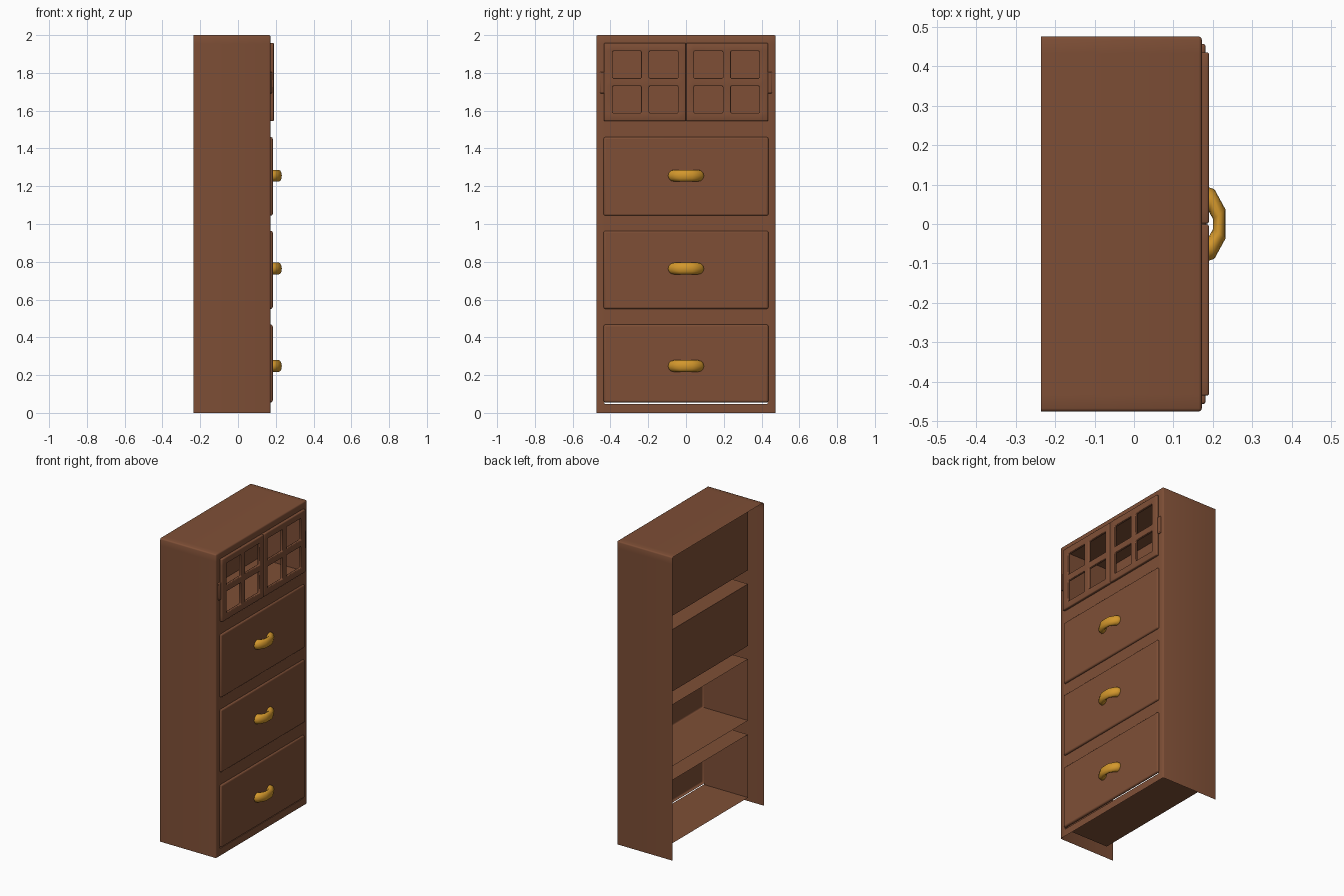
import bpy, bmesh, math

if "Cube" in bpy.data.objects:
    bpy.data.objects.remove(bpy.data.objects["Cube"])


def material(name, rgb):
    m = bpy.data.materials.new(name)
    m.diffuse_color = (*rgb, 1)
    m.use_nodes = True
    m.node_tree.nodes["Principled BSDF"].inputs["Base Color"].default_value = m.diffuse_color
    return m


WOOD = material("brown_wood", (0.21, 0.078, 0.037))
GOLD = material("gold_metal", (0.65, 0.31, 0.025))


def finish(name, bm, mat):
    me = bpy.data.meshes.new(name)
    bm.to_mesh(me)
    bm.free()
    me.materials.append(mat)
    ob = bpy.data.objects.new(name, me)
    bpy.context.collection.objects.link(ob)
    return ob


def add_bevel(ob, width, segments=2):
    b = ob.modifiers.new("bevel", 'BEVEL')
    b.width, b.segments = width, segments
    b.limit_method, b.angle_limit = 'ANGLE', math.radians(40)


def smooth(ob):
    bpy.ops.object.select_all(action='DESELECT')
    ob.select_set(True)
    bpy.context.view_layer.objects.active = ob
    bpy.ops.object.shade_smooth_by_angle(angle=math.radians(50))


def grid_panel(ys, zs, holes, x):
    """Flat panel facing +x, with grid cells in 'holes' left open."""
    bm = bmesh.new()
    cache = {}

    def vert(px, y, z):
        k = (round(px, 4), round(y, 4), round(z, 4))
        if k not in cache:
            cache[k] = bm.verts.new(k)
        return cache[k]

    def cell(i, j, px):
        return [vert(px, ys[a], zs[b]) for a, b in
                ((i, j), (i + 1, j), (i + 1, j + 1), (i, j + 1))]

    for i in range(len(ys) - 1):
        for j in range(len(zs) - 1):
            if (i, j) not in holes:
                bm.faces.new(cell(i, j, x))
    return bm, vert, cell


def box(name, x0, x1, y0, y1, z0, z1, open_back=False):
    bm = bmesh.new()
    bmesh.ops.create_cube(bm, size=1)
    for v in bm.verts:
        v.co = (x0 if v.co.x < 0 else x1, y0 if v.co.y < 0 else y1,
                z0 if v.co.z < 0 else z1)
    if open_back:
        back = [f for f in bm.faces if f.normal.x < -0.5]
        bmesh.ops.delete(bm, geom=back, context='FACES_ONLY')
    return finish(name, bm, WOOD)


# Cabinet body: thin shell, open at back and bottom, with compartments behind the front
FRONT, BACK, INNER = 0.172, -0.235, -0.15
W, H = 0.475, 2.0
ys = [-W, -0.432, 0.432, W]
zs = [0, 0.047, 0.463, 0.555, 0.96, 1.048, 1.456, 1.547, 1.953, H]
holes = [(1, 1), (1, 3), (1, 5), (1, 7)]
bm, vert, cell = grid_panel(ys, zs, holes, FRONT)
for e in [e for e in bm.edges if e.is_boundary]:
    loop = e.link_loops[0]
    a, b = loop.vert, loop.link_loop_next.vert
    if a.co.z < 0.001 and b.co.z < 0.001:
        continue                                    # no bottom panel
    outer = all(abs(v.co.y) > W - 0.001 for v in (a, b)) or \
        all(v.co.z > H - 0.001 for v in (a, b))
    depth = BACK if outer else INNER
    bm.faces.new((b, a, vert(depth, a.co.y, a.co.z), vert(depth, b.co.y, b.co.z)))
for h in holes[2:]:                                 # upper two compartments have backs
    bm.faces.new(cell(*h, INNER))
bm.normal_update()
rim = [e for e in bm.edges if len(e.link_faces) == 2 and e.calc_face_angle() > 1
       and all(abs(v.co.y) > W - 0.001 or v.co.z > H - 0.001 for v in e.verts)]
bmesh.ops.bevel(bm, geom=rim, offset=0.008, segments=2, profile=0.5, affect='EDGES')
smooth(finish("cabinet_body", bm, WOOD))

# Pair of cupboard doors with four open panes each
for side, label in ((-1, "left"), (1, "right")):
    dy = sorted(side * v for v in (0.001, 0.042, 0.195, 0.237, 0.388, 0.435))
    dz = [1.545, 1.588, 1.73, 1.772, 1.915, 1.958]
    bm, _, _ = grid_panel(dy, dz, [(1, 1), (1, 3), (3, 1), (3, 3)], 0.19)
    door = finish(label + "_door", bm, WOOD)
    s = door.modifiers.new("thickness", 'SOLIDIFY')
    s.thickness, s.offset = 0.02, -1
    add_bevel(door, 0.005)
    smooth(door)
    # Hinge beside the door
    y0, y1 = sorted((side * 0.43, side * 0.456))
    hinge = box(label + "_hinge", 0.168, 0.181, y0, y1, 1.692, 1.806)
    add_bevel(hinge, 0.005)
    smooth(hinge)


def handle(name, z):
    """Flattened half ring with an eight-sided path."""
    bm = bmesh.new()
    n = 12
    rings = []
    for deg in (-12, 0, 22.5, 67.5, 112.5, 157.5, 180, 192):
        t = math.radians(deg)
        ring = []
        for k in range(n):
            p = 2 * math.pi * k / n
            f = 0.67 + 0.33 * math.cos(p)
            ring.append(bm.verts.new((0.184 + 0.052 * f * math.sin(t),
                                      0.095 * f * math.cos(t),
                                      z + 0.031 * math.sin(p))))
        rings.append(ring)
    for r, s in zip(rings, rings[1:]):
        for k in range(n):
            m = (k + 1) % n
            bm.faces.new((r[k], r[m], s[m], s[k]))
    bm.faces.new(rings[0][::-1])
    bm.faces.new(rings[-1])
    bmesh.ops.recalc_face_normals(bm, faces=bm.faces)
    smooth(finish(name, bm, GOLD))


# Three drawer fronts with handles
for label, z0, z1, hz in (("lower", 0.056, 0.467, 0.248),
                          ("middle", 0.551, 0.964, 0.764),
                          ("upper", 1.044, 1.46, 1.256)):
    d = box(label + "_drawer_front", 0.168, 0.184, -0.436, 0.436, z0, z1, True)
    add_bevel(d, 0.009, 3)
    smooth(d)
    handle(label + "_handle", hz)
